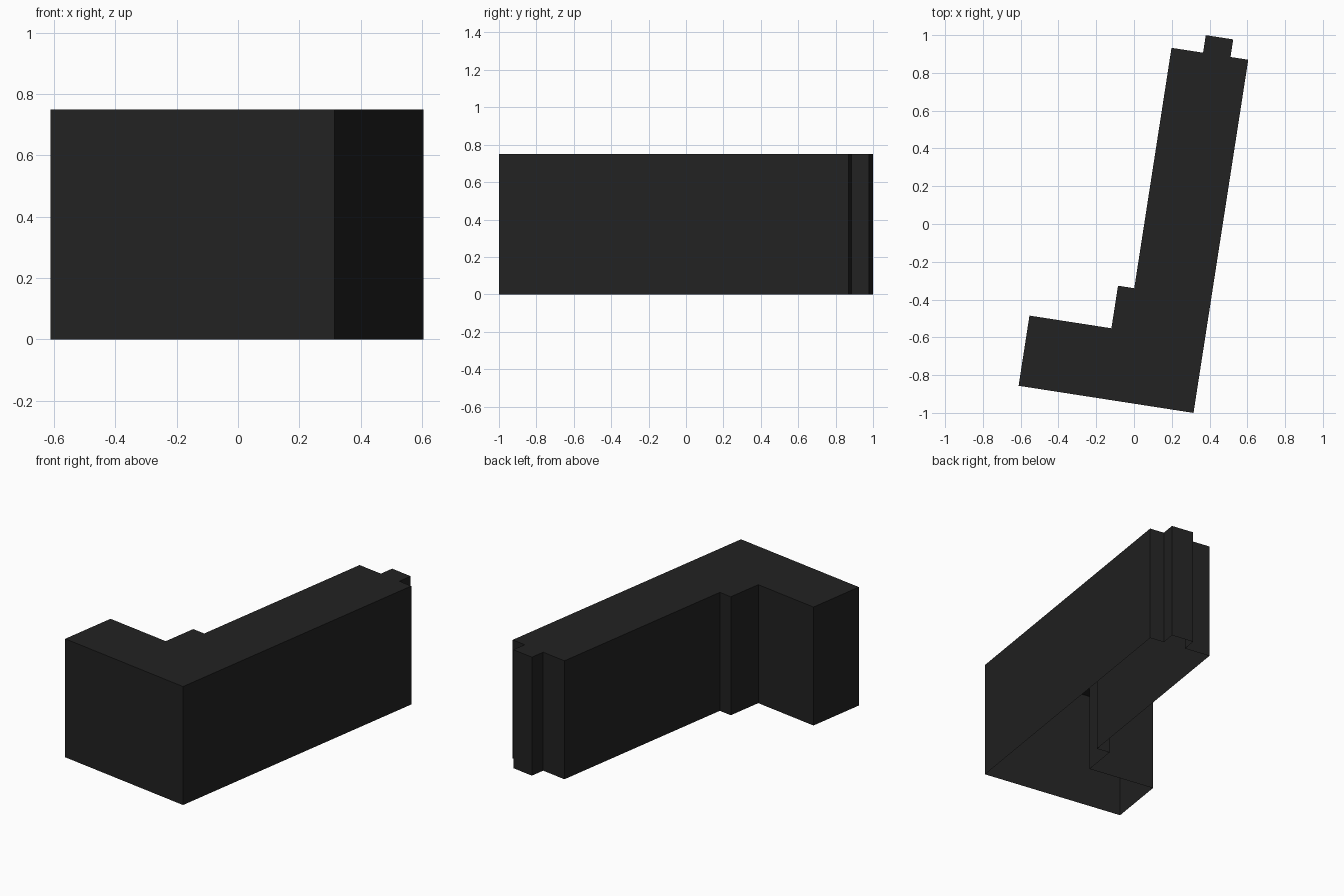
import bpy
import bmesh
from math import radians
from mathutils import Matrix, Vector

cube = bpy.data.objects.get("Cube")
if cube:
    bpy.data.objects.remove(cube, do_unlink=True)

HEIGHT = 0.75
TURN = Matrix.Rotation(radians(-8.81), 4, 'Z')
CORNER = Vector((0.315, -1.0, 0))

charcoal = bpy.data.materials.new("charcoal")
charcoal.use_nodes = True
colour = (0.016, 0.016, 0.016, 1)
charcoal.diffuse_color = colour
charcoal.node_tree.nodes["Principled BSDF"].inputs["Base Color"].default_value = colour

# L-shaped floor plan, measured from the front outer corner along the walls
plan = [
    (0, 0), (0, 1.892),                             # long outer wall
    (-0.095, 1.892), (-0.095, 1.986),               # narrow end projection
    (-0.242, 1.986), (-0.242, 1.892),
    (-0.411, 1.892), (-0.411, 0.604),               # long inner wall
    (-0.498, 0.604), (-0.498, 0.376),               # step in the inner corner
    (-0.937, 0.376), (-0.937, 0),                   # short wing
]

# Walls and flat roof, open underneath
bm = bmesh.new()
base = [bm.verts.new(TURN @ Vector((x, y, 0)) + CORNER) for x, y in plan]
roof = [bm.verts.new(v.co + Vector((0, 0, HEIGHT))) for v in base]
bm.faces.new(roof)
for i in range(len(plan)):
    j = (i + 1) % len(plan)
    bm.faces.new((base[i], base[j], roof[j], roof[i]))

mesh = bpy.data.meshes.new("building_shell")
bm.to_mesh(mesh)
bm.free()
mesh.materials.append(charcoal)
building = bpy.data.objects.new("building_shell", mesh)
bpy.context.collection.objects.link(building)
